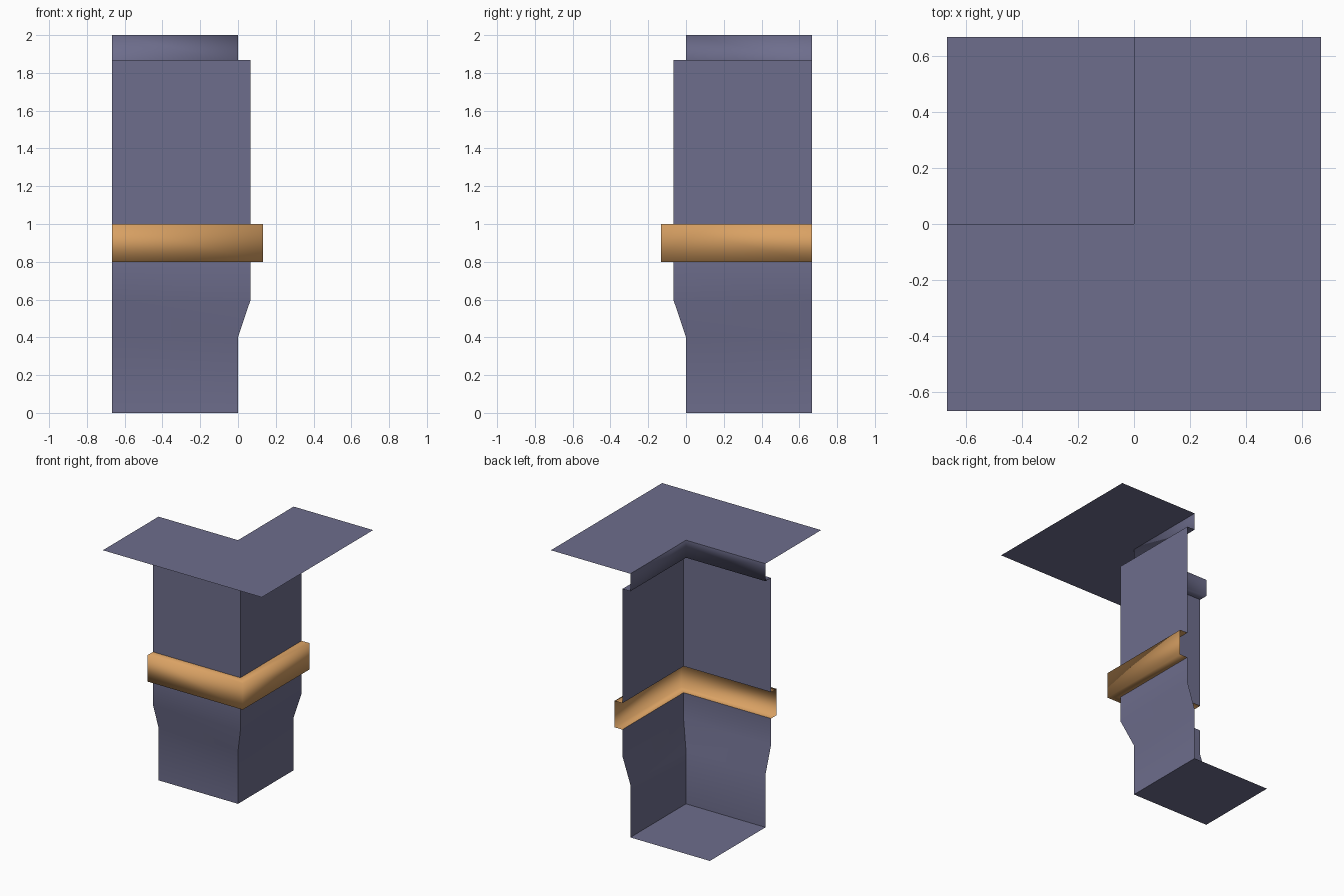
import bpy
import bmesh
import math

if "Cube" in bpy.data.objects:
    bpy.data.objects.remove(bpy.data.objects["Cube"])

H = 0.667  # half width of the tile


def material(name, color):
    m = bpy.data.materials.new(name)
    m.diffuse_color = (*color, 1.0)
    m.use_nodes = True
    m.node_tree.nodes["Principled BSDF"].inputs["Base Color"].default_value = m.diffuse_color
    return m


rock = material("slate purple", (0.155, 0.155, 0.265))
orange = material("orange trim", (0.70, 0.36, 0.127))


def finish(name, bm, mat, smooth_angle):
    me = bpy.data.meshes.new(name)
    bm.to_mesh(me)
    bm.free()
    me.materials.append(mat)
    ob = bpy.data.objects.new(name, me)
    bpy.context.collection.objects.link(ob)
    bpy.ops.object.select_all(action='DESELECT')
    ob.select_set(True)
    bpy.context.view_layer.objects.active = ob
    bpy.ops.object.shade_smooth_by_angle(angle=math.radians(smooth_angle))


def corner_wall(name, profile, mat, smooth_angle=30):
    """Sweep an (offset, height) profile round the corner, facing the low floor."""
    bm = bmesh.new()
    rows = [[bm.verts.new(p) for p in ((-H, -d, z), (d, -d, z), (d, H, z))]
            for d, z in profile]
    for a, b in zip(rows, rows[1:]):
        for i in range(2):
            bm.faces.new((a[i + 1], a[i], b[i], b[i + 1]))
    finish(name, bm, mat, smooth_angle)


def flat_plate(name, outline, z, mat):
    bm = bmesh.new()
    bm.faces.new([bm.verts.new((x, y, z)) for x, y in outline])
    finish(name, bm, mat, 30)


# Low floor in the back left quadrant
flat_plate("low_floor", [(-H, 0), (0, 0), (0, H), (-H, H)], 0, rock)
# Wall below and above the groove
corner_wall("lower_wall", [(0, 0), (0, 0.4), (0.067, 0.6), (0.067, 0.8)], rock)
corner_wall("upper_wall", [(0.067, 1.0), (0.067, 1.867)], rock)
# Recessed coloured groove, smooth all round
corner_wall("groove_band", [(0.067, 0.8), (0.133, 0.8), (0.133, 1.0), (0.067, 1.0)],
            orange, 120)
# Overhanging lip under the plateau
corner_wall("top_lip", [(0.067, 1.867), (0, 1.867), (0, 2.0)], rock, 120)
# L-shaped plateau
flat_plate("plateau", [(-H, -H), (H, -H), (H, H), (0, H), (0, 0), (-H, 0)], 2.0, rock)
